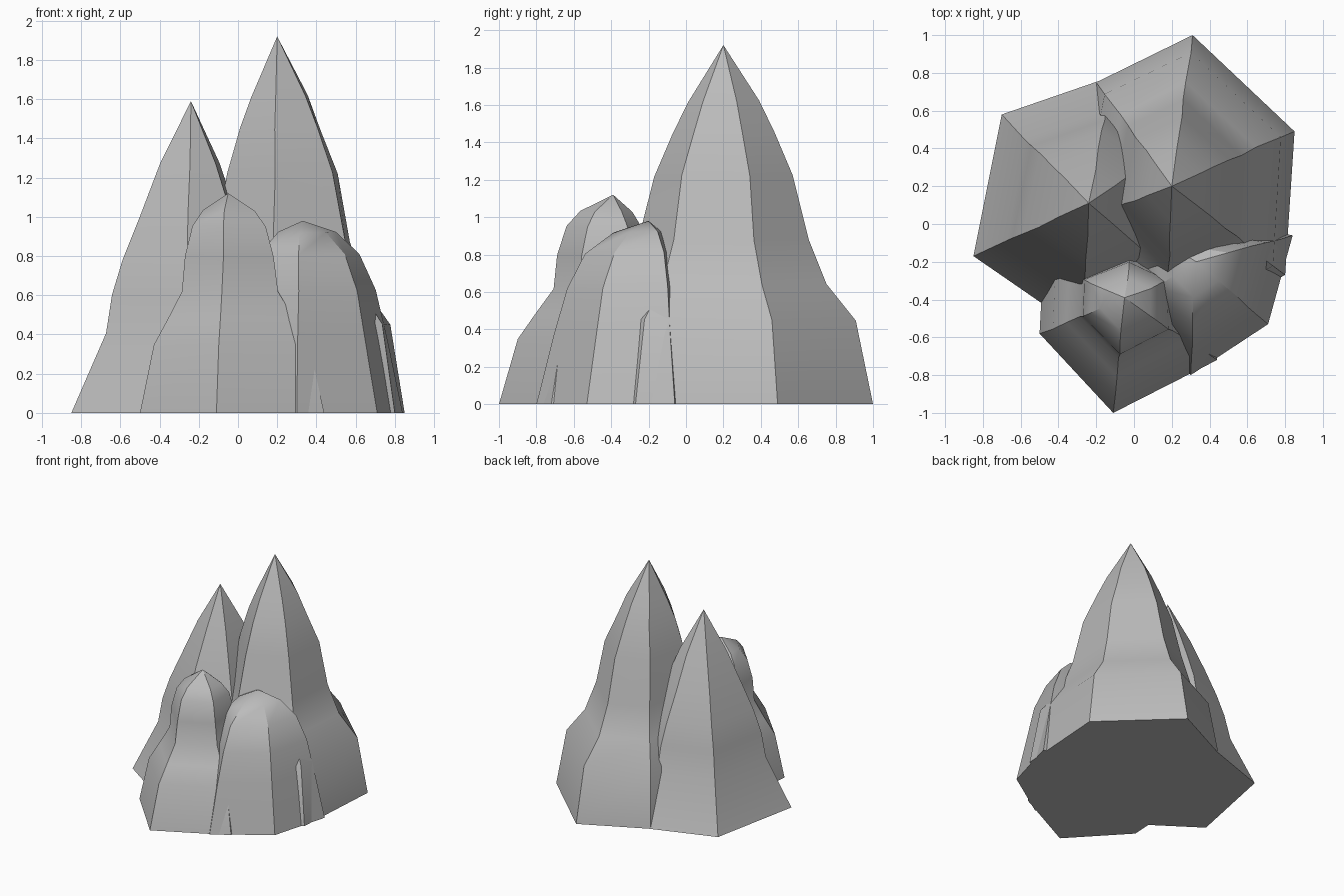
import bpy, bmesh, math
from mathutils import Vector, noise

cube = bpy.data.objects.get("Cube")
if cube:
    bpy.data.objects.remove(cube)

# Single stone colour
stone = bpy.data.materials.new("grey_stone")
stone.use_nodes = True
stone.diffuse_color = (0.5, 0.5, 0.5, 1)
stone.node_tree.nodes["Principled BSDF"].inputs["Base Color"].default_value = (0.5, 0.5, 0.5, 1)


def spire(name, apex, corners, profile, rough=0.012):
    """Loft a polygon footprint towards an apex; profile holds (height, width) rings."""
    bm = bmesh.new()
    centre = Vector(apex[:2])
    rings = []
    for z, width in profile:
        ring = []
        for i, corner in enumerate(corners):
            p = centre + (Vector(corner) - centre) * width
            v = Vector((p.x, p.y, z))
            if z > 0:
                v += noise.noise_vector(v * 3) * rough
            ring.append(bm.verts.new(v))
        rings.append(ring)
    count = len(corners)
    tip = bm.verts.new(apex)
    for low, high in zip(rings, rings[1:]):
        for i in range(count):
            j = (i + 1) % count
            bm.faces.new((low[i], low[j], high[j], high[i]))
    for i in range(count):
        bm.faces.new((rings[-1][i], rings[-1][(i + 1) % count], tip))
    bm.faces.new(rings[0][::-1])
    bmesh.ops.recalc_face_normals(bm, faces=bm.faces)
    mesh = bpy.data.meshes.new(name)
    bm.to_mesh(mesh)
    bm.free()
    mesh.materials.append(stone)
    obj = bpy.data.objects.new(name, mesh)
    bpy.context.collection.objects.link(obj)
    bpy.ops.object.select_all(action='DESELECT')
    obj.select_set(True)
    bpy.context.view_layer.objects.active = obj
    bpy.ops.object.shade_smooth_by_angle(angle=math.radians(28))
    return obj


# Tallest spire at the back
spire("main_spire", (0.2, 0.2, 1.92),
      [(0.31, 1.0), (-0.2, 0.75), (-0.35, 0.0), (0.17, -0.6), (0.8, -0.27), (0.85, 0.49)],
      [(0, 1), (0.45, 0.89), (0.64, 0.69), (0.88, 0.57), (1.22, 0.47), (1.45, 0.34), (1.62, 0.23)])

# Second spire on the right-hand side
spire("side_spire", (-0.24, 0.11, 1.59),
      [(-0.85, -0.17), (-0.27, -0.57), (0.25, -0.3), (0.3, 0.5), (-0.12, 0.78), (-0.7, 0.58)],
      [(0, 1), (0.4, 0.72), (0.6, 0.66), (0.78, 0.57), (1.0, 0.43), (1.27, 0.26)])

# Blunt front spire
spire("front_spire", (-0.05, -0.39, 1.12),
      [(-0.11, -1.0), (0.44, -0.72), (0.42, -0.2), (0.0, 0.0), (-0.48, -0.2), (-0.5, -0.58)],
      [(0, 1), (0.35, 0.84), (0.48, 0.68), (0.62, 0.52), (0.8, 0.49), (0.95, 0.4), (1.03, 0.28)])

# Low shoulder beside the front spire
spire("shoulder_spire", (0.33, -0.2, 0.98),
      [(0.71, -0.53), (0.84, -0.06), (0.5, 0.0), (0.0, 0.0), (-0.05, -0.45), (0.3, -0.8)],
      [(0, 1), (0.38, 0.84), (0.62, 0.73), (0.81, 0.56), (0.92, 0.32)])
